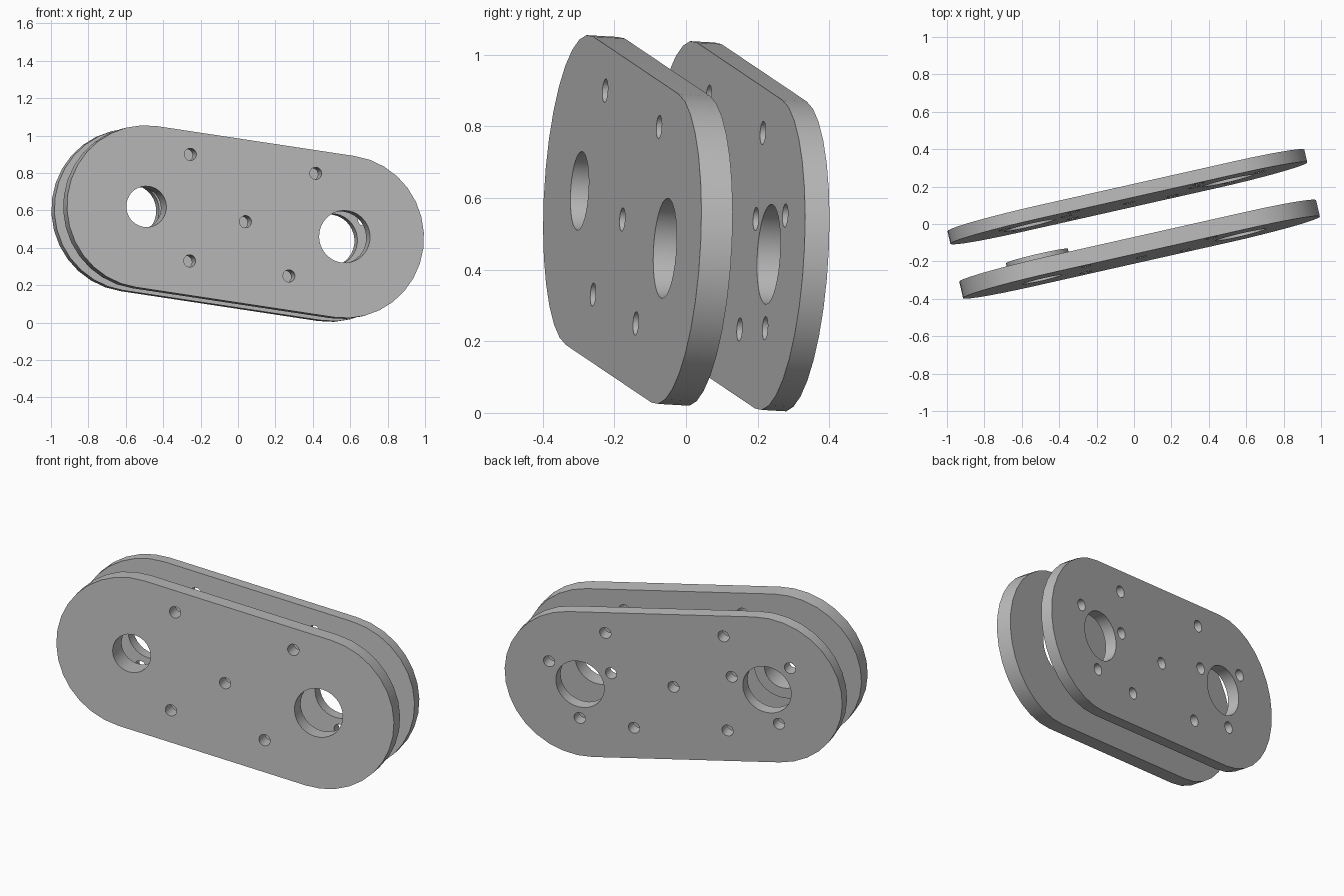
import bpy, bmesh
from math import sin, cos, pi, radians
from mathutils import Vector, Matrix

cube = bpy.data.objects.get("Cube")
if cube:
    bpy.data.objects.remove(cube, do_unlink=True)

# One plain grey metal
steel = bpy.data.materials.new("grey_metal")
steel.use_nodes = True
grey = (0.5, 0.5, 0.5, 1)
steel.diffuse_color = grey
steel.node_tree.nodes["Principled BSDF"].inputs["Base Color"].default_value = grey

# Tilted frame: local x runs along the plate, local z points out of its front
normal = Vector((0.227, -0.972, 0.0563)).normalized()
along = Vector((0.965, 0.217, -0.146))
along = (along - normal * along.dot(normal)).normalized()
across = normal.cross(along)
FRAME = Matrix.Translation((0.04, -0.178, 0.54)) @ Matrix((along, across, normal)).transposed().to_4x4()

HALF = 0.549        # half the distance between the two end centres
RADIUS = 0.436      # plate end radius
BIG, SMALL = 0.14, 0.033
FRONT_T, REAR_T, REAR_OFFSET = 0.09, 0.07, 0.298


def circle(x, y, r, n):
    return [(x + r * cos(2 * pi * i / n), y + r * sin(2 * pi * i / n)) for i in range(n)]


def stadium(n=16):
    pts = []
    for side, start in ((1, -pi / 2), (-1, pi / 2)):
        for i in range(n + 1):
            a = start + pi * i / n
            pts.append((side * HALF + RADIUS * cos(a), RADIUS * sin(a)))
    return pts


def finish(obj, depth):
    obj.data.materials.clear()
    obj.data.materials.append(steel)
    obj.matrix_world = FRAME @ Matrix.Translation((0, 0, depth))
    bpy.ops.object.select_all(action='DESELECT')
    obj.select_set(True)
    bpy.context.view_layer.objects.active = obj
    bpy.ops.object.shade_smooth_by_angle(angle=radians(30))


def plate(name, loops, thickness, depth):
    """Filled outline with holes, extruded backwards from the given depth."""
    curve = bpy.data.curves.new(name, 'CURVE')
    curve.dimensions = '2D'
    curve.fill_mode = 'BOTH'
    curve.extrude = thickness / 2
    for loop in loops:
        spline = curve.splines.new('POLY')
        spline.points.add(len(loop) - 1)
        for point, (x, y) in zip(spline.points, loop):
            point.co = (x, y, 0, 1)
        spline.use_cyclic_u = True
    obj = bpy.data.objects.new(name, curve)
    bpy.context.collection.objects.link(obj)
    bpy.ops.object.select_all(action='DESELECT')
    obj.select_set(True)
    bpy.context.view_layer.objects.active = obj
    bpy.ops.object.convert(target='MESH')
    obj = bpy.context.view_layer.objects.active
    bm = bmesh.new()
    bm.from_mesh(obj.data)
    bmesh.ops.remove_doubles(bm, verts=bm.verts, dist=0.0001)
    bmesh.ops.recalc_face_normals(bm, faces=bm.faces)
    bm.to_mesh(obj.data)
    bm.free()
    finish(obj, depth - thickness / 2)


# Outline, bearing holes and spacer holes shared by both plates
shared = [stadium(), circle(0, 0, SMALL, 16)]
for side in (-1, 1):
    shared.append(circle(side * HALF, 0, BIG, 32))
    shared.append(circle(side * 0.347, 0.313, SMALL, 16))
    shared.append(circle(side * 0.275, -0.253, SMALL, 16))

# Three screw holes around each bearing hole of the rear plate
screws = []
for side in (-1, 1):
    for degrees in (40, 160, 280):
        a = radians(degrees)
        screws.append(circle(side * (HALF + 0.207 * cos(a)), 0.207 * sin(a), SMALL, 16))

plate("front_plate", shared, FRONT_T, 0)
plate("rear_plate", shared + screws, REAR_T, -REAR_OFFSET)

# Flanged bushing, flush with the front and proud at the back
back, flange = -FRONT_T, -FRONT_T - 0.04
profile = [(0.11, 0), (BIG, 0), (BIG, back), (0.17, back), (0.17, flange), (0.11, flange)]
bm = bmesh.new()
ring = [bm.verts.new((r, 0, z)) for r, z in profile]
edges = [bm.edges.new((ring[i], ring[i - 1])) for i in range(len(ring))]
bmesh.ops.spin(bm, geom=ring + edges, cent=(0, 0, 0), axis=(0, 0, 1), angle=2 * pi, steps=32)
bmesh.ops.remove_doubles(bm, verts=bm.verts, dist=0.0001)
bmesh.ops.translate(bm, verts=bm.verts, vec=(-HALF, 0, 0))
bmesh.ops.recalc_face_normals(bm, faces=bm.faces)
mesh = bpy.data.meshes.new("bushing")
bm.to_mesh(mesh)
bm.free()
bushing = bpy.data.objects.new("bushing", mesh)
bpy.context.collection.objects.link(bushing)
finish(bushing, 0)
